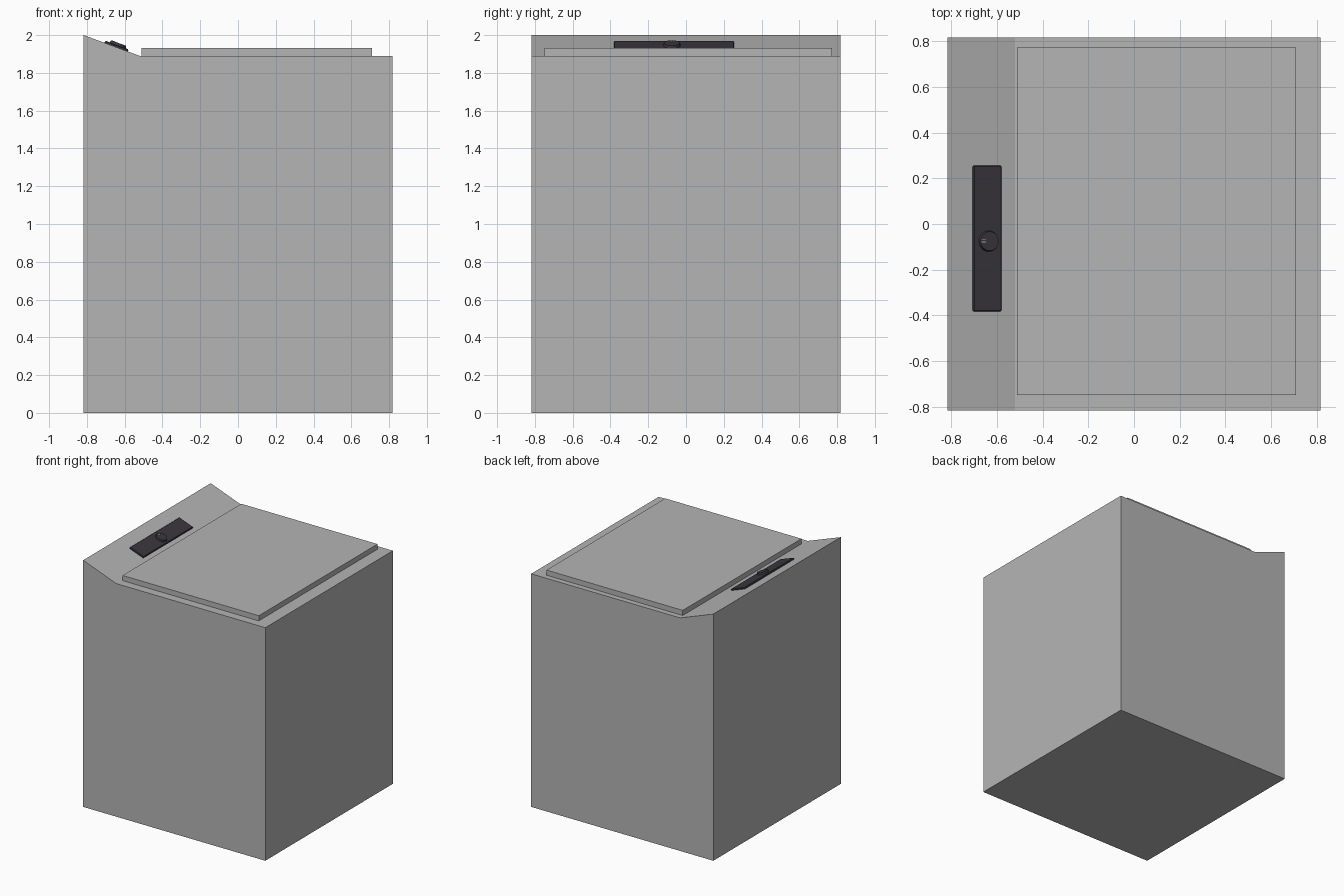
import bpy, bmesh, math
from mathutils import Matrix, Vector

if "Cube" in bpy.data.objects:
    bpy.data.objects.remove(bpy.data.objects["Cube"])


def material(name, rgb):
    m = bpy.data.materials.new(name)
    m.diffuse_color = (*rgb, 1)
    m.use_nodes = True
    m.node_tree.nodes["Principled BSDF"].inputs["Base Color"].default_value = m.diffuse_color
    return m


grey = material("light grey enamel", (0.46, 0.46, 0.46))
dark = material("dark grey plastic", (0.042, 0.039, 0.046))
pale = material("pale mark", (0.46, 0.46, 0.46))


def finish(name, bm, mat):
    bmesh.ops.recalc_face_normals(bm, faces=bm.faces)
    me = bpy.data.meshes.new(name)
    bm.to_mesh(me)
    bm.free()
    me.materials.append(mat)
    ob = bpy.data.objects.new(name, me)
    bpy.context.collection.objects.link(ob)
    return ob


def box(name, lo, hi, mat, matrix=Matrix()):
    bm = bmesh.new()
    lo, hi = Vector(lo), Vector(hi)
    bmesh.ops.create_cube(bm, size=1)
    for v in bm.verts:
        v.co = matrix @ Vector([(lo[i] + hi[i]) / 2 + v.co[i] * (hi[i] - lo[i]) for i in range(3)])
    return finish(name, bm, mat)


# Cabinet: side profile with a raised sloping console, extruded along y
W, TOP, FOLD = 0.817, 1.89, -0.52
bm = bmesh.new()
profile = [(-W, 0), (W, 0), (W, TOP), (FOLD, TOP), (-W, 2.0)]
face = bm.faces.new([bm.verts.new((x, -W, z)) for x, z in profile])
ext = bmesh.ops.extrude_face_region(bm, geom=[face])
bmesh.ops.translate(bm, vec=(0, 2 * W, 0),
                    verts=[g for g in ext["geom"] if isinstance(g, bmesh.types.BMVert)])
finish("cabinet", bm, grey)

# Loading lid
box("lid", (-0.512, -0.748, TOP - 0.005), (0.71, 0.773, 1.932), grey)

# Frame of the sloping console: local x runs down the slope, z is its normal
slope = math.atan2(2.0 - TOP, FOLD + W)
cx = -0.645
frame = Matrix.Translation((cx, 0, TOP + (FOLD - cx) * math.tan(slope))) @ Matrix.Rotation(slope, 4, 'Y')

# Control panel with a slightly bevelled rim
panel = box("control_panel", (-0.066, -0.382, -0.004), (0.066, 0.255, 0.012), dark, frame)
bev = panel.modifiers.new("rim", 'BEVEL')
bev.width = 0.004
bev.segments = 1

# Rotary knob
KY = -0.075
bm = bmesh.new()
bmesh.ops.create_cone(bm, cap_ends=True, segments=24, radius1=0.046, radius2=0.042, depth=0.014,
                      matrix=frame @ Matrix.Translation((0.005, KY, 0.018)))
knob = finish("knob", bm, dark)
for p in knob.data.polygons:
    p.use_smooth = len(p.vertices) == 4
bpy.context.view_layer.objects.active = knob
knob.select_set(True)
bpy.ops.object.shade_smooth_by_angle(angle=math.radians(40))

# Fine pointer lines on the knob
for i in range(3):
    y = KY + (i - 1) * 0.008
    box(f"knob_mark_{i + 1}", (-0.033, y - 0.001, 0.024), (-0.013, y + 0.001, 0.026), pale, frame)
